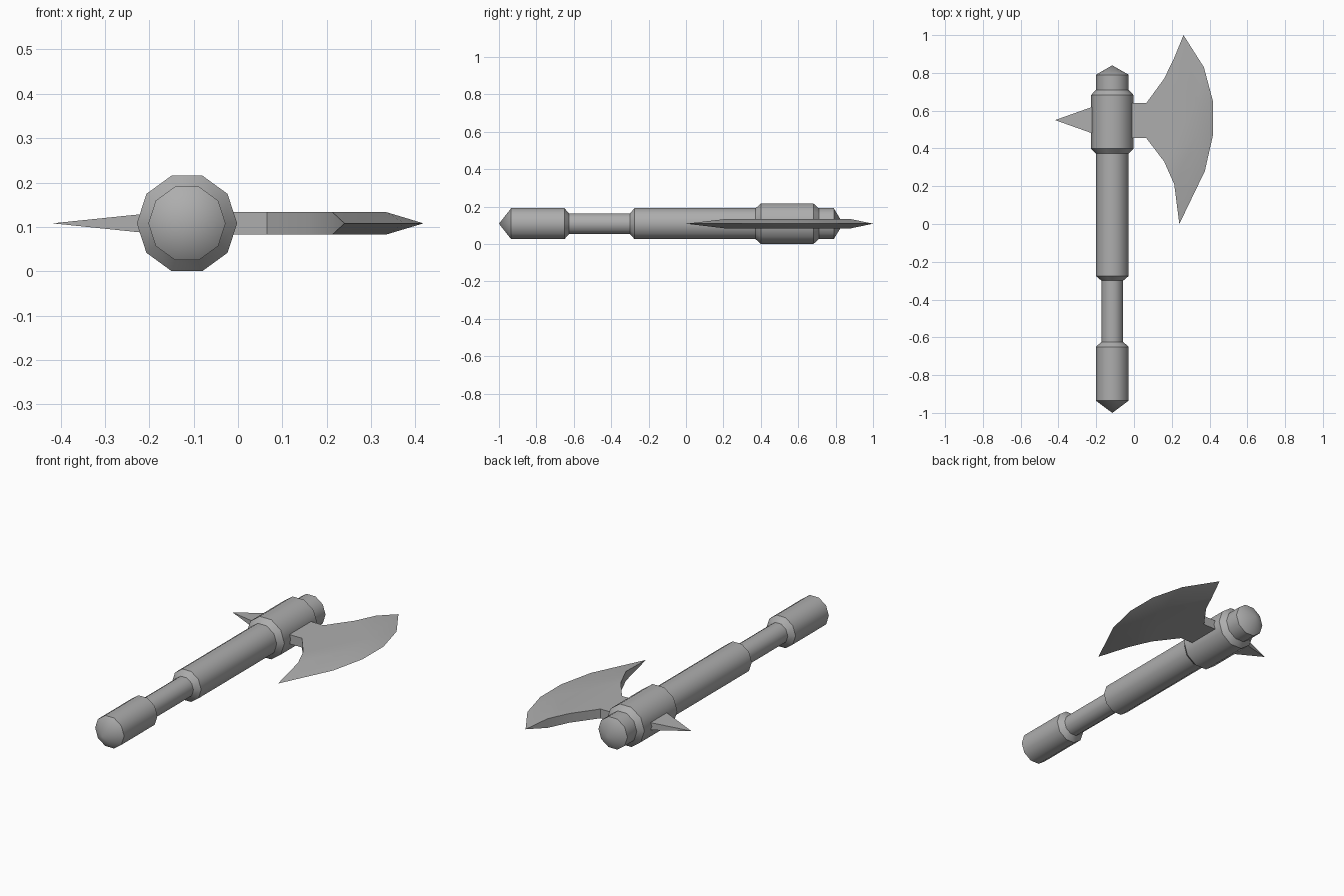
import bpy
import bmesh
from math import cos, sin, pi, radians
from mathutils import Vector

cube = bpy.data.objects.get("Cube")
if cube:
    bpy.data.objects.remove(cube, do_unlink=True)

AXIS_X, MID_Z = -0.115, 0.108   # shaft axis
HALF = 0.025                    # half thickness of the blade

steel = bpy.data.materials.new("grey steel")
steel.use_nodes = True
GREY = (0.42, 0.42, 0.42, 1)
steel.diffuse_color = GREY
steel.node_tree.nodes["Principled BSDF"].inputs["Base Color"].default_value = GREY


def finish(bm, name, angle):
    """Turn a bmesh into a shaded, coloured object."""
    bmesh.ops.recalc_face_normals(bm, faces=bm.faces)
    mesh = bpy.data.meshes.new(name)
    bm.to_mesh(mesh)
    bm.free()
    mesh.materials.append(steel)
    obj = bpy.data.objects.new(name, mesh)
    bpy.context.collection.objects.link(obj)
    bpy.ops.object.select_all(action='DESELECT')
    obj.select_set(True)
    bpy.context.view_layer.objects.active = obj
    bpy.ops.object.shade_smooth_by_angle(angle=radians(angle))
    return obj


# Handle: ten-sided turned profile (y, radius) with a point at each end
def turned(name, start, profile, end, sides=10):
    bm = bmesh.new()
    rings = []
    for y, r in profile:
        rings.append([bm.verts.new((AXIS_X + r * cos(2 * pi * i / sides), y,
                                    MID_Z + r * sin(2 * pi * i / sides)))
                      for i in range(sides)])
    tips = [bm.verts.new((AXIS_X, y, MID_Z)) for y in (start, end)]
    for i in range(sides):
        j = (i + 1) % sides
        for a, b in zip(rings, rings[1:]):
            bm.faces.new((a[i], a[j], b[j], b[i]))
        bm.faces.new((tips[0], rings[0][j], rings[0][i]))
        bm.faces.new((tips[1], rings[-1][i], rings[-1][j]))
    return finish(bm, name, 38)


GRIP, THIN, COLLAR = 0.087, 0.058, 0.113
turned("handle", -1.0, [
    (-0.935, GRIP), (-0.65, GRIP), (-0.625, THIN), (-0.3, THIN),
    (-0.275, GRIP), (0.372, GRIP), (0.4, COLLAR), (0.682, COLLAR),
    (0.71, GRIP), (0.79, GRIP)], 0.84)

# Blade: flat cheeks, a square-walled back and a bevelled cutting edge
back_low = [(-0.06, 0.455), (0.065, 0.455), (0.16, 0.33), (0.213, 0.21)]
back_high = [(0.213, 0.88), (0.16, 0.77), (0.065, 0.64), (-0.06, 0.64)]
shoulder = [(0.335, 0.47), (0.335, 0.65)]
edge = [(0.24, 0.0), (0.375, 0.28), (0.418, 0.47),
        (0.418, 0.65), (0.37, 0.83), (0.262, 1.0)]

bm = bmesh.new()
rim = [bm.verts.new((x, y, MID_Z)) for x, y in edge]
outline = back_low + shoulder + back_high
sides = [[bm.verts.new((x, y, MID_Z + s * HALF)) for x, y in outline] for s in (1, -1)]
for v in sides:
    bm.faces.new(v)
    low, s0, s1, high = v[3:7]
    for f in ((rim[0], low, s0), (rim[0], s0, rim[1]), (rim[1], s0, rim[2]),
              (rim[2], s0, s1, rim[3]), (rim[3], s1, rim[4]),
              (rim[4], s1, rim[5]), (rim[5], s1, high)):
        bm.faces.new(f)
top, bottom = sides
for i in (0, 1, 2, 6, 7, 8, 9):
    j = (i + 1) % len(outline)
    bm.faces.new((top[i], top[j], bottom[j], bottom[i]))
bm.faces.new((rim[0], top[3], bottom[3]))
bm.faces.new((rim[5], top[6], bottom[6]))
finish(bm, "axe_blade", 30)

# Back spike: four-sided pyramid rooted in the collar
bm = bmesh.new()
tip = bm.verts.new((-0.418, 0.55, MID_Z))
base = [bm.verts.new(Vector((-0.19, 0.55 + a * 0.081, MID_Z + b * 0.0235)))
        for a, b in ((-1, -1), (1, -1), (1, 1), (-1, 1))]
bm.faces.new(base)
for i in range(4):
    bm.faces.new((tip, base[i], base[(i + 1) % 4]))
finish(bm, "back_spike", 15)
